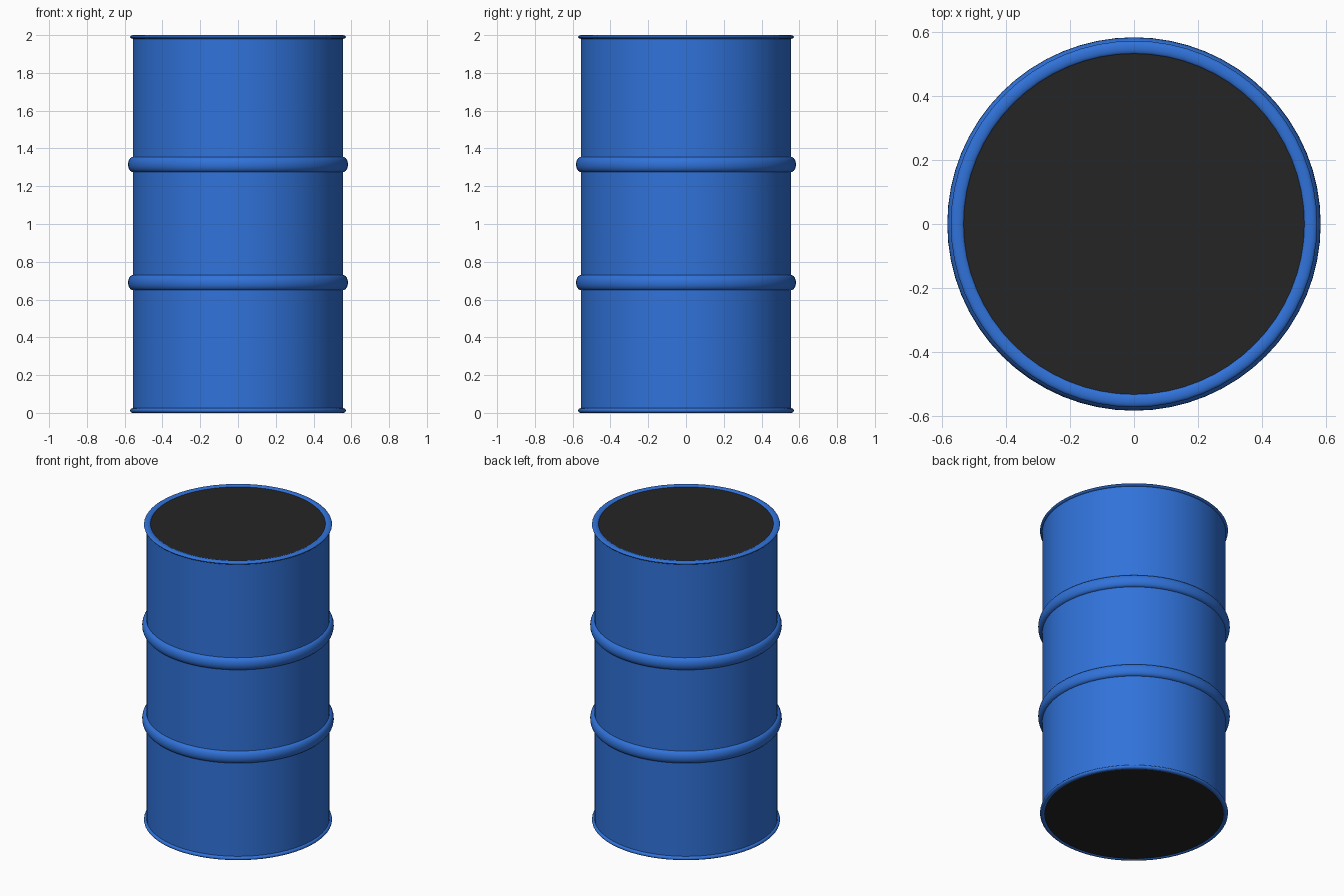
import bpy, bmesh, math

if "Cube" in bpy.data.objects:
    bpy.data.objects.remove(bpy.data.objects["Cube"])

SEGMENTS = 64


def material(name, color):
    m = bpy.data.materials.new(name)
    m.diffuse_color = color
    m.use_nodes = True
    m.node_tree.nodes["Principled BSDF"].inputs["Base Color"].default_value = m.diffuse_color
    return m


blue = material("blue_paint", (0.03, 0.17, 0.70, 1))
black = material("black_lid", (0.018, 0.018, 0.018, 1))


def lathe(name, profile, mat, closed=False):
    """Revolve (radius, z) points round the z axis; points on the axis become poles."""
    bm = bmesh.new()
    rings = []
    for r, z in profile:
        if r == 0:
            rings.append([bm.verts.new((0, 0, z))] * SEGMENTS)
        else:
            angles = [2 * math.pi * i / SEGMENTS for i in range(SEGMENTS)]
            rings.append([bm.verts.new((r * math.cos(a), r * math.sin(a), z)) for a in angles])
    pairs = list(zip(rings, rings[1:]))
    if closed:
        pairs.append((rings[-1], rings[0]))
    for a, b in pairs:
        for i in range(SEGMENTS):
            j = (i + 1) % SEGMENTS
            bm.faces.new(list(dict.fromkeys((a[i], a[j], b[j], b[i]))))
    bmesh.ops.recalc_face_normals(bm, faces=bm.faces)
    mesh = bpy.data.meshes.new(name)
    bm.to_mesh(mesh)
    bm.free()
    obj = bpy.data.objects.new(name, mesh)
    bpy.context.collection.objects.link(obj)
    mesh.materials.append(mat)
    bpy.ops.object.select_all(action='DESELECT')
    obj.select_set(True)
    bpy.context.view_layer.objects.active = obj
    bpy.ops.object.shade_smooth_by_angle(angle=math.radians(40))
    return obj


def hoop_points(z, half_height=0.04, radius=0.557, bulge=0.025, steps=10):
    angles = [-math.pi / 2 + math.pi * i / steps for i in range(steps + 1)]
    return [(radius + bulge * math.cos(a), z + half_height * math.sin(a)) for a in angles]


def rim_points(r_in, r_out, z_low, z_high, steps=16):
    rc, rr = (r_in + r_out) / 2, (r_out - r_in) / 2
    zc, zr = (z_low + z_high) / 2, (z_high - z_low) / 2
    angles = [2 * math.pi * i / steps for i in range(steps)]
    return [(rc + rr * math.cos(a), zc + zr * math.sin(a)) for a in angles]


# drum wall with two rolled hoops
lathe("drum_wall", [(0.557, 0.012)] + hoop_points(0.69) + hoop_points(1.315)
      + [(0.557, 1.99)], blue)

# rolled rims
lathe("top_rim", rim_points(0.53, 0.571, 1.98, 2.0), blue, closed=True)
lathe("bottom_rim", rim_points(0.54, 0.571, 0.0, 0.025), blue, closed=True)

# flat end discs
lathe("top_lid", [(0, 1.993), (0.537, 1.993), (0.537, 1.983), (0, 1.983)], black)
lathe("bottom_lid", [(0, 0.004), (0.55, 0.004), (0.55, 0.014), (0, 0.014)], black)
